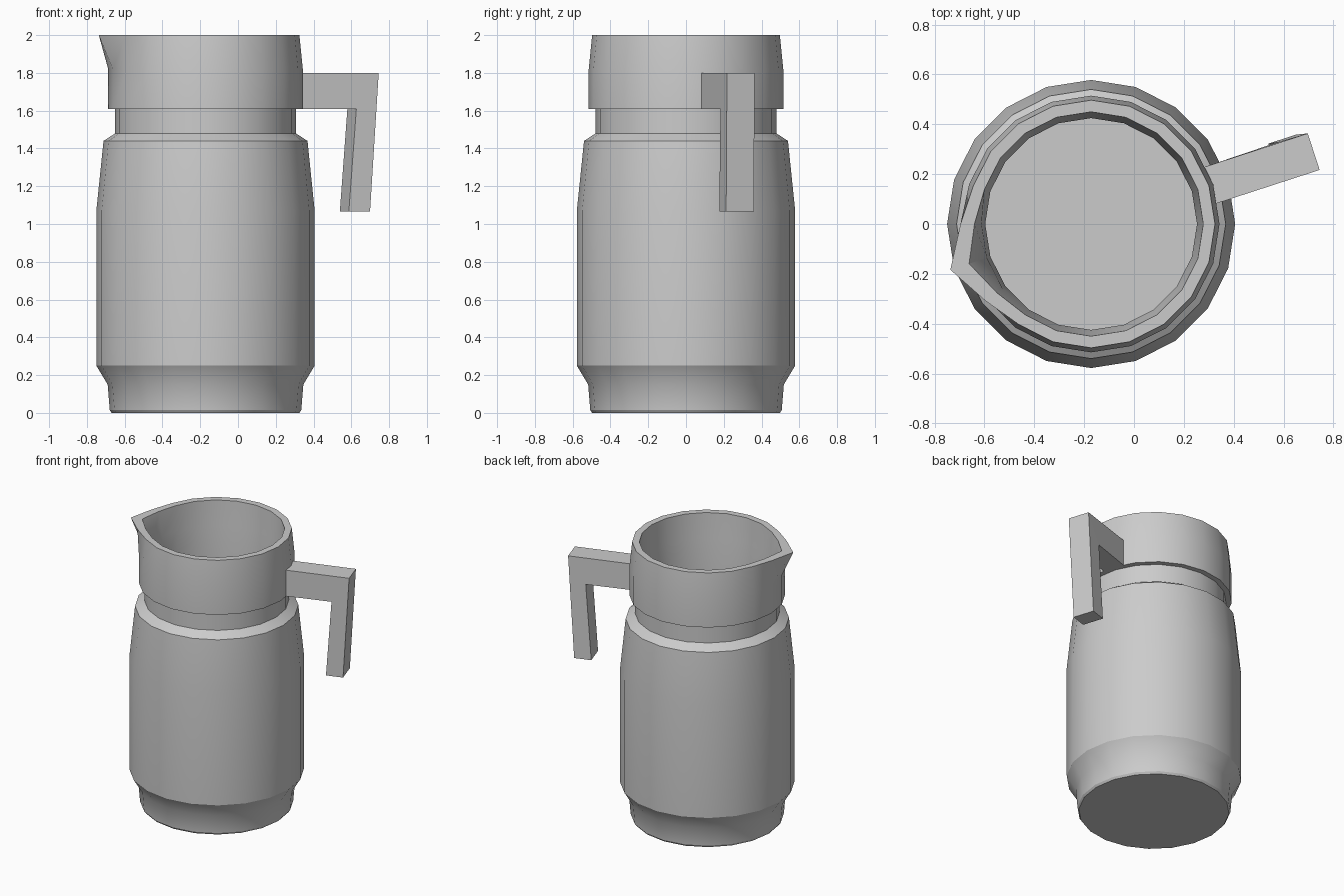
import bpy, bmesh
from math import cos, sin, radians
from mathutils import Matrix

if "Cube" in bpy.data.objects:
    bpy.data.objects.remove(bpy.data.objects["Cube"])

CX = -0.172          # jug axis position along x
TURN = radians(18)   # handle direction; the spout points the opposite way
SIDES = 20
PLACE = Matrix.Translation((CX, 0, 0)) @ Matrix.Rotation(TURN, 4, 'Z')


def finish(bm, name):
    bmesh.ops.recalc_face_normals(bm, faces=bm.faces)
    bm.transform(PLACE)
    mesh = bpy.data.meshes.new(name)
    bm.to_mesh(mesh)
    bm.free()
    obj = bpy.data.objects.new(name, mesh)
    bpy.context.collection.objects.link(obj)
    return obj


# Jug: (radius, height, spout pull) from the base, over the rim, to the inner floor
profile = [
    (0.497, 0.0, 0), (0.507, 0.015, 0), (0.518, 0.15, 0), (0.578, 0.25, 0),
    (0.578, 1.07, 0), (0.540, 1.44, 0), (0.478, 1.48, 0), (0.478, 1.61, 0),
    (0.515, 1.61, 0), (0.515, 1.82, 0), (0.497, 2.0, 0.097),
    (0.450, 2.0, 0.065), (0.440, 1.82, 0), (0.425, 1.61, 0),
    (0.425, 1.47, 0), (0.490, 1.42, 0), (0.525, 1.07, 0), (0.525, 0.27, 0),
    (0.465, 0.16, 0), (0.455, 0.06, 0),
]
spout_share = {10: 1.0, 9: 0.28, 11: 0.28}   # ring index 10 is the spout tip

bm = bmesh.new()
rings = []
for r, z, pull in profile:
    ring = []
    for i in range(SIDES):
        a = radians(360 / SIDES * i)
        rr = r + pull * spout_share.get(i, 0)
        ring.append(bm.verts.new((rr * cos(a), rr * sin(a), z)))
    rings.append(ring)
for low, high in zip(rings, rings[1:]):
    for i in range(SIDES):
        j = (i + 1) % SIDES
        bm.faces.new((low[i], low[j], high[j], high[i]))
bm.faces.new(rings[0])
bm.faces.new(rings[-1])
jug = finish(bm, "jug_body")

bpy.context.view_layer.objects.active = jug
jug.select_set(True)
bpy.ops.object.shade_smooth_by_angle(angle=radians(28))

# Handle: L-shaped side outline (distance from axis, height, sideways shift)
outline = [(0.49, 1.80, 0), (0.939, 1.80, 0), (0.894, 1.065, 0.01),
           (0.776, 1.065, 0.01), (0.816, 1.61, 0.004), (0.49, 1.61, 0)]
bm = bmesh.new()
near = [bm.verts.new((d, -0.077 + s, z)) for d, z, s in outline]
far = [bm.verts.new((d, 0.077 + s, z)) for d, z, s in outline]
n = len(outline)
for i in range(n):
    j = (i + 1) % n
    bm.faces.new((near[i], near[j], far[j], far[i]))
# Each side is an arm quad and a leg quad
for side in (near, far):
    bm.faces.new((side[0], side[1], side[4], side[5]))
    bm.faces.new((side[1], side[2], side[3], side[4]))
finish(bm, "handle")
